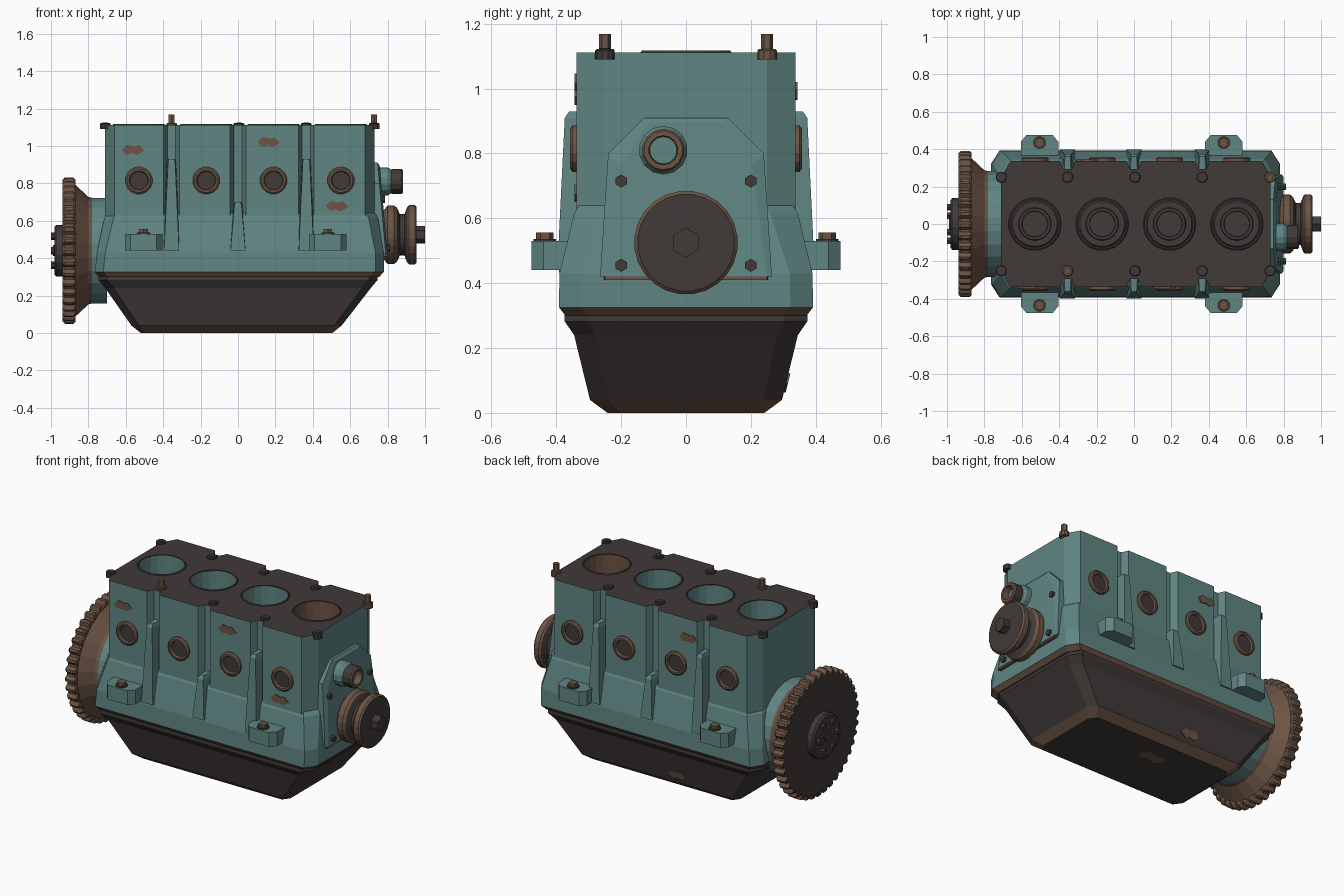
import bpy, bmesh
from math import sin, cos, pi
from mathutils import Vector

cube = bpy.data.objects.get("Cube")
if cube:
    bpy.data.objects.remove(cube, do_unlink=True)


def material(name, rgb):
    m = bpy.data.materials.new(name)
    m.use_nodes = True
    m.diffuse_color = (*rgb, 1)
    bsdf = m.node_tree.nodes["Principled BSDF"]
    bsdf.inputs["Base Color"].default_value = (*rgb, 1)
    bsdf.inputs["Roughness"].default_value = 0.7
    return m


TEAL = material("teal paint", (0.115, 0.235, 0.225))
DARK = material("dark iron", (0.052, 0.042, 0.040))
RUST = material("rust brown", (0.150, 0.090, 0.060))


def loft(name, rings, mats, rule=None):
    """Skin matching rings of points, cap both ends, colour faces by rule(centre, normal)."""
    bm = bmesh.new()
    rows = [[bm.verts.new(p) for p in ring] for ring in rings]
    n = len(rows[0])
    for a, b in zip(rows, rows[1:]):
        for i in range(n):
            j = (i + 1) % n
            bm.faces.new((a[i], a[j], b[j], b[i]))
    bm.faces.new(rows[0])
    bm.faces.new(rows[-1])
    bmesh.ops.recalc_face_normals(bm, faces=bm.faces)
    bm.normal_update()
    if rule:
        for f in bm.faces:
            f.material_index = rule(f.calc_center_median(), f.normal)
    mesh = bpy.data.meshes.new(name)
    bm.to_mesh(mesh)
    bm.free()
    for m in mats:
        mesh.materials.append(m)
    ob = bpy.data.objects.new(name, mesh)
    bpy.context.collection.objects.link(ob)
    return ob


def circle(axis, centre, t, r, n):
    """Ring of n points round an axis, t along it; centre gives the other two coordinates."""
    pts = []
    for i in range(n):
        a = 2 * pi * (i + 0.5) / n
        p = [centre[0] + r * cos(a), centre[1] + r * sin(a)]
        p.insert("xyz".index(axis), t)
        pts.append(p)
    return pts


def turned(name, axis, centre, profile, n, mats, rule=None):
    return loft(name, [circle(axis, centre, t, r, n) for t, r in profile], mats, rule)


def section(z, x0, x1, y, cx, cy):
    """Rectangle at height z with cut corners."""
    half = [(x0, -y + cy), (x0 + cx, -y), (x1 - cx, -y), (x1, -y + cy)]
    return [(a, b, z) for a, b in half + [(a, -b) for a, b in reversed(half)]]


def patch(name, origin, u, v, s=1.0):
    """Thin ragged patch of worn paint."""
    o, u, v = Vector(origin), Vector(u), Vector(v)
    n = u.cross(v).normalized() * 0.004
    shape = [(-.06, .005), (-.035, .03), (.01, .022), (.03, .03), (.06, 0),
             (.02, -.025), (0, -.015), (-.04, -.022)]
    loft(name, [[o + (u * a + v * b) * s + n * k for a, b in shape] for k in (-1, 1)], [RUST])


CYL_X = (-0.53, -0.17, 0.19, 0.55)
GROOVE_X = (-0.355, 0, 0.365)

# Cylinder block with cut corners and side grooves
side = [(-0.71, 0.25), (-0.66, 0.338)]
for g in GROOVE_X:
    side += [(g - .042, .338), (g - .022, .295), (g + .022, .295), (g + .042, .338)]
side += [(0.68, 0.338), (0.73, 0.25)]
outline = side + [(x, -y) for x, y in reversed(side)]
block = loft("cylinder_block", [[(x, y, z) for x, y in outline] for z in (0.55, 1.112)], [TEAL, DARK, RUST])

# Bores cut into the block
FLOOR = 0.74
for x in CYL_X:
    cutter = turned("bore_cutter", "z", (x, 0), [(FLOOR, 0.132), (1.3, 0.132)], 20, [TEAL])
    cutter.hide_render = True
    mod = block.modifiers.new("bore", "BOOLEAN")
    mod.operation, mod.solver, mod.object = "DIFFERENCE", "EXACT", cutter
    bpy.context.view_layer.objects.active = block
    bpy.ops.object.modifier_apply(modifier=mod.name)
    bpy.data.objects.remove(cutter, do_unlink=True)
for f in block.data.polygons:
    c = f.center
    if f.normal.z > 0.9:
        f.material_index = 1
    elif abs(f.normal.z) < 0.1 and Vector((c.x - CYL_X[3], c.y)).length < 0.14:
        f.material_index = 2
    else:
        f.material_index = 0

# Bore rims and piston crowns
for i, x in enumerate(CYL_X):
    rim = [circle("z", (x, 0), z, r, 20) for z, r in
           ((1.108, .132), (1.117, .132), (1.117, .138), (1.108, .145))]
    loft("bore_rim_%d" % i, rim, [DARK])
    bm = bmesh.new()
    bm.from_mesh(bpy.data.objects["bore_rim_%d" % i].data)
    bmesh.ops.delete(bm, geom=[f for f in bm.faces if len(f.verts) > 4], context="FACES")
    bm.to_mesh(bpy.data.objects["bore_rim_%d" % i].data)
    bm.free()
    turned("piston_%d" % i, "z", (x, 0),
           [(FLOOR - .02, .128), (.775, .128), (.785, .12), (.785, .088), (.8, .085),
            (.8, .07), (.788, .068)], 20, [DARK])

# Crankcase, gasket lip and oil pan
loft("crankcase", [section(.325, -.765, .78, .392, .045, .07), section(.43, -.755, .78, .39, .045, .07),
                   section(.615, -.715, .748, .345, .05, .085), section(.64, -.70, .735, .33, .05, .085)], [TEAL])
loft("gasket_lip", [section(.3, -.745, .755, .372, .045, .07), section(.326, -.765, .78, .392, .045, .07)], [RUST])
loft("oil_pan", [section(.0, -.52, .505, .242, .03, .04), section(.04, -.57, .555, .296, .04, .056),
                 section(.24, -.71, .71, .345, .045, .065), section(.282, -.745, .745, .374, .045, .07),
                 section(.302, -.745, .745, .374, .045, .07)], [DARK, RUST],
     lambda c, n: int(0.005 < c.z < 0.04))

for s, where in ((-1, "front"), (1, "back")):
    # Side ribs in front of the grooves
    for g, top in zip(GROOVE_X, (.93, .70, .93)):
        rings = []
        for z, w, y in ((.44, .05, .397), (top - .02, .024, .374), (top, .018, .36)):
            rings.append([(g - w, s * .29, z), (g - w * .8, s * y, z), (g + w * .8, s * y, z), (g + w, s * .29, z)])
        loft(where + "_rib", rings, [TEAL])
    # Core plugs
    for x in CYL_X:
        turned(where + "_core_plug", "y", (x, .815),
               [(s * .32, .073), (s * .35, .073), (s * .357, .064), (s * .357, .053), (s * .345, .048)], 16,
               [RUST, DARK], lambda c, n: int(abs(n.y) > .9 and abs(c.y) < .35))
    # Engine mounts with bolts
    for x in (-.505, .48):
        foot = [(-.1, .33), (-.1, .44), (-.07, .476), (.07, .476), (.1, .44), (.1, .33)]
        loft(where + "_mount", [[(x + a, s * b, z) for a, b in foot] for z in (.44, .53)], [TEAL])
        turned(where + "_mount_washer", "z", (x, s * .435), [(.525, .036), (.536, .036)], 12, [DARK])
        turned(where + "_mount_bolt", "z", (x, s * .435), [(.53, .027), (.556, .027)], 6, [RUST])
    # Deck studs: two stand tall, the rest are low collars
    for x in (-.71, -.355, .005, .365, .728):
        tall = (s, x) in ((-1, -.355), (1, .728))
        turned(where + "_stud_washer", "z", (x, s * .25), [(1.09, .03), (1.118, .03), (1.122, .026)], 10,
               [RUST if tall else DARK])
        if tall:
            turned(where + "_tall_stud", "z", (x, s * .25), [(1.11, .019), (1.168, .019)], 6, [RUST])
        else:
            turned(where + "_stud_socket", "z", (x, s * .25), [(1.11, .016), (1.125, .016)], 6, [DARK])

# Timing cover on the pulley end
wide = [(-.265, .42), (-.24, .8), (-.13, .91), (.13, .91), (.24, .8), (.265, .42)]
slim = [(-.25, .42), (-.205, .76), (-.115, .895), (.115, .895), (.205, .76), (.25, .42)]
loft("timing_cover", [[(.70, y, z) for y, z in wide],
                      [(.79 - (z - .42) * .09, y, z) for y, z in wide],
                      [(.80 - (z - .42) * .09, y, z) for y, z in slim]], [TEAL])
loft("cover_lip", [[(x, y, z) for x, y in ((.74, -.26), (.798, -.25), (.798, .25), (.74, .26))]
                   for z in (.41, .426)], [RUST])
for y in (-.2, .2):
    for z, x in ((.455, .80), (.715, .775)):
        turned("cover_bolt", "x", (y, z), [(x - .03, .02), (x + .012, .02)], 6, [DARK])

# Water outlet
turned("outlet_neck", "x", (-.07, .81), [(.72, .075), (.80, .075), (.825, .06)], 14, [TEAL])
turned("outlet_collar", "x", (-.07, .81),
       [(.815, .062), (.825, .066), (.875, .066), (.882, .06), (.882, .045), (.84, .042)], 14,
       [DARK, RUST, TEAL], lambda c, n: 2 if abs(n.x) > .9 and c.x < .85 else int(c.x > .86))

# Crank pulley and nut
turned("crank_pulley", "x", (0, .525),
       [(.77, .12), (.785, .14), (.80, .158), (.835, .158), (.85, .145), (.865, .112), (.89, .112),
        (.905, .15), (.915, .16), (.945, .16), (.955, .15)], 24, [DARK, RUST],
       lambda c, n: int(abs(n.x) < .9 and (c.x < .86 or c.x > .89)))
turned("crank_nut", "x", (0, .525), [(.95, .046), (1.0, .046)], 6, [DARK])

# Bell housing and flywheel
AXIS = (0, .44)
turned("bell_housing", "x", AXIS, [(-.70, .285), (-.785, .285)], 24, [TEAL])
turned("bell_cone", "x", AXIS, [(-.78, .285), (-.80, .29), (-.88, .365)], 24, [RUST])
TEETH = 40


def gear(x, inset):
    pts = []
    for i in range(TEETH * 4):
        a = 2 * pi * i / (TEETH * 4)
        r = (.391 if i % 4 < 2 else .37) - inset
        pts.append((x, AXIS[0] + r * cos(a), AXIS[1] + r * sin(a)))
    return pts


loft("flywheel", [gear(-.87, .01), gear(-.88, 0), gear(-.925, 0), gear(-.938, .012)], [RUST, DARK],
     lambda c, n: int(n.x < -.9))
turned("flywheel_hub", "x", AXIS, [(-.93, .14), (-.972, .14), (-.982, .128)], 20, [DARK])
for i in range(6):
    a = pi * i / 3
    turned("hub_bolt", "x", (AXIS[0] + .09 * cos(a), AXIS[1] + .09 * sin(a)),
           [(-.97, .02), (-1.0, .02)], 6, [DARK])
turned("hub_centre", "x", AXIS, [(-.97, .03), (-.988, .03)], 12, [DARK])

# Worn paint patches
X, Z = (1, 0, 0), (0, 0, 1)
for x, z in ((-.56, .975), (.165, 1.017), (.53, .675)):
    patch("front_worn_patch", (x, -.34, z), X, Z)
patch("back_worn_patch", (-.255, .34, .99), (-1, 0, 0), Z)
patch("pan_floor_patch", (-.05, .1, 0.003), X, (0, -1, 0), 1.6)
patch("pan_side_patch", (-.15, .31, .09), X, (0, .24, .97), 1.1)
